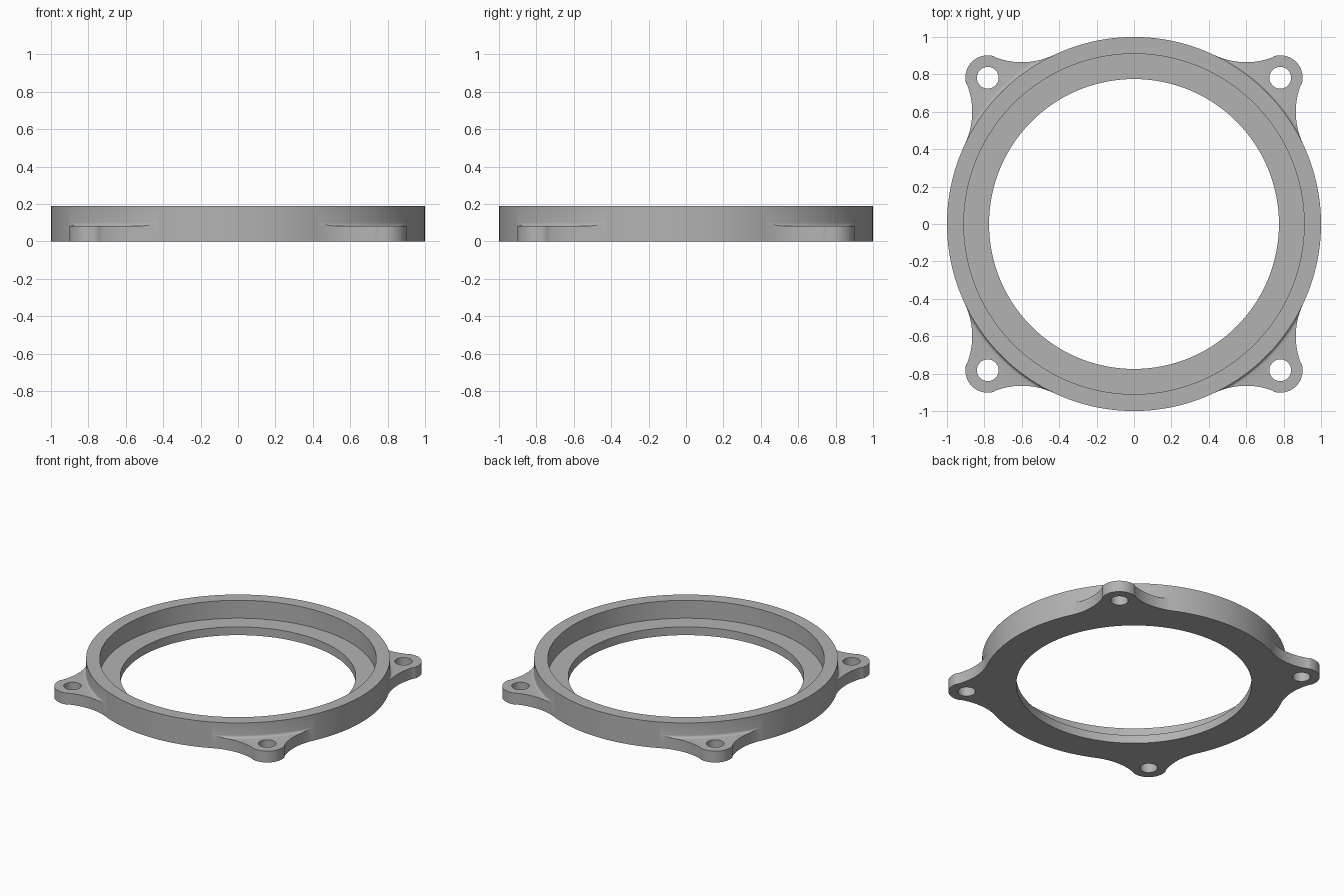
import bpy, bmesh, math
from mathutils import Vector

cube = bpy.data.objects.get("Cube")
if cube:
    bpy.data.objects.remove(cube, do_unlink=True)

SEG = 160
HEIGHT, EAR_TOP, LEDGE_TOP = 0.19, 0.082, 0.06
BORE, RECESS = 0.775, 0.91
COVE = 0.018                      # small fillet where ears meet the wall
TIP = Vector((0.782, 0.782))      # bolt hole centre
TIP_R, HOLE_R, FLARE_R = 0.12, 0.058, 0.4

grey = bpy.data.materials.new("Grey metal")
grey.use_nodes = True
colour = (0.45, 0.45, 0.45, 1)
grey.diffuse_color = colour
grey.node_tree.nodes["Principled BSDF"].inputs["Base Color"].default_value = colour


def make_object(name, bm):
    bmesh.ops.recalc_face_normals(bm, faces=bm.faces)
    mesh = bpy.data.meshes.new(name)
    bm.to_mesh(mesh)
    bm.free()
    mesh.materials.append(grey)
    ob = bpy.data.objects.new(name, mesh)
    bpy.context.collection.objects.link(ob)
    return ob


def revolve(name, profile):
    """Closed (radius, z) profile swept round the z axis."""
    bm = bmesh.new()
    rings = []
    for i in range(SEG):
        a = math.tau * i / SEG
        rings.append([bm.verts.new((r * math.cos(a), r * math.sin(a), z)) for r, z in profile])
    n = len(profile)
    for i in range(SEG):
        p, q = rings[i], rings[(i + 1) % SEG]
        for j in range(n):
            k = (j + 1) % n
            bm.faces.new((p[j], q[j], q[k], p[k]))
    return make_object(name, bm)


def prism(name, outline, z0, z1):
    bm = bmesh.new()
    base = bm.faces.new([bm.verts.new((p[0], p[1], z0)) for p in outline])
    top = bmesh.ops.extrude_face_region(bm, geom=[base], use_keep_orig=True)["geom"]
    bmesh.ops.translate(bm, verts=[v for v in top if isinstance(v, bmesh.types.BMVert)],
                        vec=(0, 0, z1 - z0))
    return make_object(name, bm)


def arc(centre, radius, a0, a1, steps):
    return [Vector((centre[0] + radius * math.cos(a0 + (a1 - a0) * i / steps),
                    centre[1] + radius * math.sin(a0 + (a1 - a0) * i / steps)))
            for i in range(steps + 1)]


def boolean(target, tool, operation):
    mod = target.modifiers.new("cut", 'BOOLEAN')
    mod.operation, mod.solver, mod.object = operation, 'EXACT', tool
    bpy.context.view_layer.objects.active = target
    bpy.ops.object.modifier_apply(modifier=mod.name)
    bpy.data.objects.remove(tool, do_unlink=True)


def angle(v):
    return math.atan2(v[1], v[0])


def turned(points, quarter):
    c, s = ((1, 0), (0, 1), (-1, 0), (0, -1))[quarter]
    return [(p[0] * c - p[1] * s, p[0] * s + p[1] * c) for p in points]


# Stepped ring: wall, recess and inner ledge
body = revolve("mounting_ring", [(BORE, 0), (1, 0), (1, HEIGHT), (RECESS, HEIGHT),
                                 (RECESS, LEDGE_TOP), (BORE, LEDGE_TOP)])

# Ear outline: flare tangent to the ring, round tip, mirrored flare
flare_c = Vector((0.6, 1.265))
to_ring = angle(-flare_c) 
to_tip = angle(TIP - flare_c)
flare = arc(flare_c, FLARE_R, to_ring, to_tip, 20)
tip_start = angle(flare_c - TIP)
tip = arc(TIP, TIP_R, tip_start, math.pi / 2 - tip_start, 28)
mirrored = [Vector((p.y, p.x)) for p in reversed(flare)]
inner_a = angle(flare_c)
inner = arc((0, 0), 0.95, math.pi / 2 - inner_a, inner_a, 20)
outline = flare + tip[1:-1] + mirrored + inner

for q in range(4):
    # Ear trimmed to height, with a cove against the ring wall
    ear = prism("ear", turned(outline, q), -0.05, 0.15)
    cove = [(1 + COVE - COVE * math.sin(t * math.pi / 8),
             EAR_TOP + COVE - COVE * math.cos(t * math.pi / 8)) for t in range(5)]
    trim = revolve("ear_trim", [(0.93, 0), (1.5, 0), (1.5, EAR_TOP)] + cove
                   + [(0.93, EAR_TOP + COVE)])
    boolean(ear, trim, 'INTERSECT')
    # Bolt hole
    hole = arc(TIP, HOLE_R, 0, math.tau, 40)[:-1]
    boolean(ear, prism("hole", turned(hole, q), -0.1, 0.3), 'DIFFERENCE')
    boolean(body, ear, 'UNION')

bpy.ops.object.select_all(action='DESELECT')
body.select_set(True)
bpy.context.view_layer.objects.active = body
bpy.ops.object.shade_smooth_by_angle(angle=math.radians(30))
